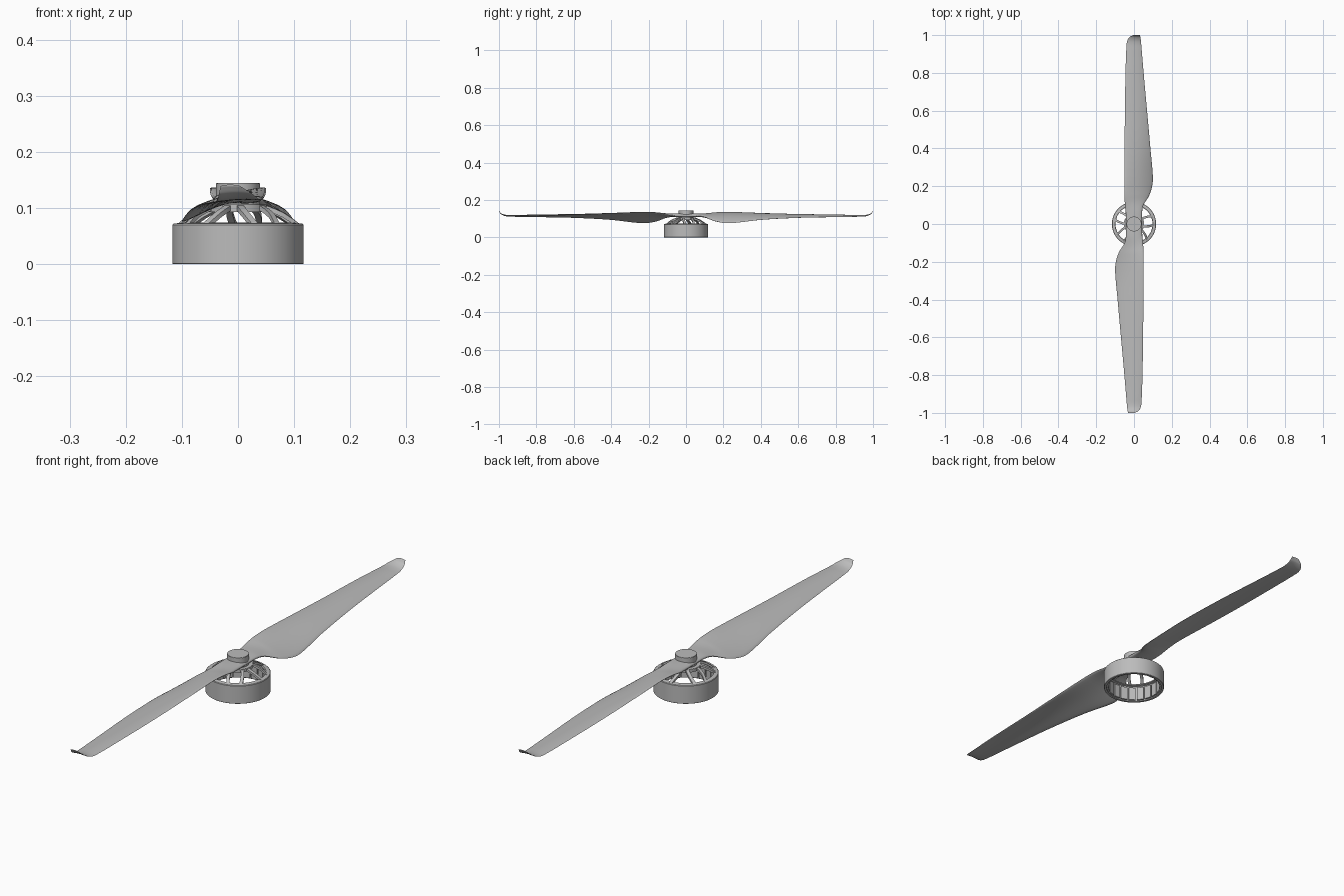
import bpy, bmesh, math
from mathutils import Matrix, Vector

cube = bpy.data.objects.get("Cube")
if cube:
    bpy.data.objects.remove(cube)


def material(name, value):
    m = bpy.data.materials.new(name)
    m.use_nodes = True
    m.diffuse_color = (value, value, value, 1)
    m.node_tree.nodes["Principled BSDF"].inputs["Base Color"].default_value = (value, value, value, 1)
    return m


GREY = material("plain grey", 0.5)


def finish(name, bm, angle=35):
    bmesh.ops.recalc_face_normals(bm, faces=bm.faces)
    mesh = bpy.data.meshes.new(name)
    bm.to_mesh(mesh)
    bm.free()
    mesh.materials.append(GREY)
    ob = bpy.data.objects.new(name, mesh)
    bpy.context.collection.objects.link(ob)
    bpy.ops.object.select_all(action='DESELECT')
    ob.select_set(True)
    bpy.context.view_layer.objects.active = ob
    bpy.ops.object.shade_smooth_by_angle(angle=math.radians(angle))
    return ob


def loft(bm, sections, cap_start=True):
    """Skin closed cross-sections of equal size."""
    loops = [[bm.verts.new(p) for p in s] for s in sections]
    n = len(loops[0])
    for a, b in zip(loops, loops[1:]):
        for i in range(n):
            j = (i + 1) % n
            bm.faces.new((a[i], a[j], b[j], b[i]))
    if cap_start:
        bm.faces.new(loops[0])
    bm.faces.new(loops[-1])


def lathe(name, profile, steps=96):
    """Revolve a closed (radius, height) profile about z."""
    bm = bmesh.new()
    rings = []
    for k in range(steps):
        a = math.tau * k / steps
        rings.append([bm.verts.new((r * math.cos(a), r * math.sin(a), z)) for r, z in profile])
    for k in range(steps):
        a, b = rings[k], rings[(k + 1) % steps]
        for i in range(len(profile)):
            j = (i + 1) % len(profile)
            bm.faces.new((a[i], a[j], b[j], b[i]))
    return finish(name, bm)


def disc(name, radius, low, high, bevel=0.001):
    bm = bmesh.new()
    bmesh.ops.create_cone(bm, cap_ends=True, segments=64, radius1=radius, radius2=radius,
                          depth=high - low, matrix=Matrix.Translation((0, 0, (low + high) / 2)))
    rim = [e for e in bm.edges if abs(e.verts[0].co.z - e.verts[1].co.z) < 1e-6]
    bmesh.ops.bevel(bm, geom=rim, offset=bevel, segments=2, affect='EDGES')
    return finish(name, bm)


def polar(r, a, z):
    return Vector((r * math.cos(a), r * math.sin(a), z))


# Motor bell: open ring with an inner lip at the top
lathe("motor_ring", [(.116, 0), (.117, .001), (.117, .07), (.115, .072), (.1, .074),
                     (.098, .068), (.107, .066), (.107, 0)])

# Magnets lining the inside of the ring
bm = bmesh.new()
count = 20
for k in range(count):
    rot = Matrix.Rotation(math.tau * k / count, 4, 'Z')
    box = rot @ Matrix.Translation((.104, 0, .031)) @ Matrix.Diagonal((.008, .027, .054, 1))
    bmesh.ops.create_cube(bm, size=1, matrix=box)
finish("magnets", bm)

# Forked spokes of the bell top
bm = bmesh.new()
path = [(.035, .106), (.052, .105), (.067, .099), (.082, .092), (.095, .083), (.108, .073)]
for k in range(5):
    base = math.radians(-98) + math.tau * k / 5
    for side in (-1, 1):
        sections = []
        for i, (r, z) in enumerate(path):
            a = base + side * math.radians(9 + 3 * i)
            across = Vector((-math.sin(a), math.cos(a), 0)) * .006
            p = polar(r, a, z)
            drop = Vector((0, 0, -.009))
            sections.append((p - across, p + across, p + across + drop, p - across + drop))
        loft(bm, sections)
finish("bell_spokes", bm)

# Centre of the bell and the propeller clamp
disc("bell_centre", .054, .093, .106)
disc("propeller_hub", .039, .1, .145)

# Blade stations: distance, leading x, leading z, trailing x, trailing z, thickness
STATIONS = [
    (0, -.042, .117, .042, .117, .021),
    (.06, -.044, .118, .043, .116, .02),
    (.1, -.048, .122, .05, .109, .017),
    (.15, -.05, .131, .08, .089, .014),
    (.2, -.05, .135, .096, .078, .012),
    (.25, -.05, .135, .1, .077, .011),
    (.4, -.05, .129, .087, .094, .009),
    (.6, -.048, .122, .069, .105, .007),
    (.8, -.045, .118, .051, .109, .006),
    (.92, -.041, .115, .041, .111, .005),
    (.965, -.037, .116, .037, .114, .004),
    (.99, -.024, .126, .034, .125, .003),
    (1, -.004, .139, .031, .139, .002),
]


def blend(a, b, c, d, t):
    """Smooth curve between b and c, with slopes scaled to uneven spacing."""
    h = c[0] - b[0]
    out = [b[0] + h * t]
    for i in range(1, len(b)):
        m0 = (c[i] - a[i]) / (c[0] - a[0]) * h
        m1 = (d[i] - b[i]) / (d[0] - b[0]) * h
        out.append((2 * t**3 - 3 * t**2 + 1) * b[i] + (t**3 - 2 * t**2 + t) * m0
                   + (3 * t**2 - 2 * t**3) * c[i] + (t**3 - t**2) * m1)
    return out


def blade_section(row, half=12):
    y, xl, zl, xt, zt, thick = row
    lead, trail = Vector((xl, y, zl)), Vector((xt, y, zt))
    chord = trail - lead
    normal = Vector((-chord.z, 0, chord.x)).normalized()
    camber = .05 * chord.length * min(1, y / .15)
    points = []
    for k in range(2 * half):
        a = math.pi * k / half
        t = (1 - math.cos(a)) / 2
        bulge = math.copysign(abs(math.sin(a)) ** .8, math.sin(a)) * thick / 2
        points.append(lead + chord * t + normal * (bulge + camber * math.sin(math.pi * t)))
    return points


rows = []
last = len(STATIONS) - 1
for i in range(last):
    quad = [STATIONS[max(0, min(last, i + o))] for o in (-1, 0, 1, 2)]
    rows += [blend(*quad, s / 5) for s in range(5)]
rows.append(STATIONS[-1])
sections = [blade_section(r) for r in rows]

# Two blades, half a turn apart, joined at the hub
bm = bmesh.new()
turn = Matrix.Rotation(math.pi, 4, 'Z')
loft(bm, sections, cap_start=False)
loft(bm, [[turn @ p for p in s] for s in sections], cap_start=False)
bmesh.ops.remove_doubles(bm, verts=bm.verts, dist=1e-5)
finish("propeller_blades", bm, 50)
